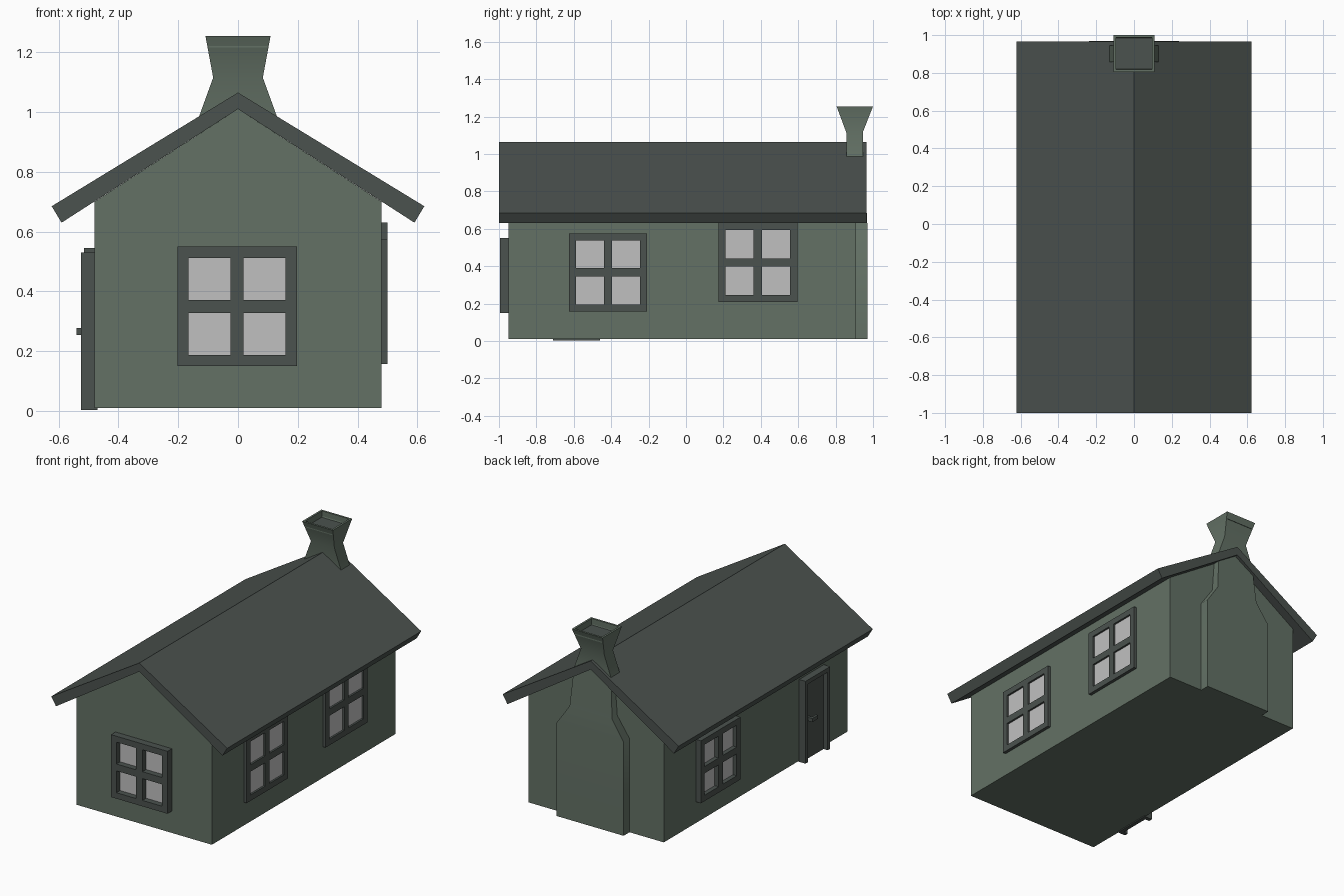
import bpy, bmesh, math
from mathutils import Matrix, Vector

cube = bpy.data.objects.get("Cube")
if cube:
    bpy.data.objects.remove(cube, do_unlink=True)


def material(name, rgb):
    m = bpy.data.materials.new(name)
    m.use_nodes = True
    m.diffuse_color = (*rgb, 1)
    m.node_tree.nodes["Principled BSDF"].inputs["Base Color"].default_value = (*rgb, 1)
    return m


GREEN = material("sage green wall", (0.125, 0.165, 0.13))
SLATE = material("dark slate", (0.07, 0.084, 0.077))
GLASS = material("pale grey glass", (0.53, 0.53, 0.53))


def finish(name, bm, *mats, place=None):
    bmesh.ops.recalc_face_normals(bm, faces=bm.faces)
    mesh = bpy.data.meshes.new(name)
    bm.to_mesh(mesh)
    bm.free()
    for m in mats:
        mesh.materials.append(m)
    obj = bpy.data.objects.new(name, mesh)
    bpy.context.collection.objects.link(obj)
    if place:
        obj.matrix_world = place
    return obj


def extrude(bm, faces, offset):
    out = bmesh.ops.extrude_face_region(bm, geom=faces)["geom"]
    verts = [g for g in out if isinstance(g, bmesh.types.BMVert)]
    bmesh.ops.translate(bm, verts=verts, vec=offset)


def gable(name, profile, y0, y1, mat):
    """Extrude a half profile, mirrored about x = 0, along y."""
    outline = profile + [(-x, z) for x, z in reversed(profile) if x > 0]
    bm = bmesh.new()
    face = bm.faces.new([bm.verts.new((x, y0, z)) for x, z in outline])
    extrude(bm, [face], (0, y1 - y0, 0))
    return finish(name, bm, mat)


def box(name, lo, hi, mat, place=None):
    bm = bmesh.new()
    lo, hi = Vector(lo), Vector(hi)
    size = Matrix.Diagonal((hi - lo).to_4d())
    bmesh.ops.create_cube(bm, size=1, matrix=Matrix.Translation((lo + hi) / 2) @ size)
    return finish(name, bm, mat, place=place)


def lattice(name, us, vs, holes, depth, mat, place):
    """Frame of grid cells with openings, standing out towards local -y."""
    bm = bmesh.new()
    grid = [[bm.verts.new((u, 0, v)) for v in vs] for u in us]
    faces = []
    for i in range(len(us) - 1):
        for j in range(len(vs) - 1):
            if (i, j) not in holes:
                faces.append(bm.faces.new((grid[i][j], grid[i + 1][j],
                                           grid[i + 1][j + 1], grid[i][j + 1])))
    extrude(bm, faces, (0, -depth, 0))
    return finish(name, bm, mat, place=place)


def wall_place(x, y, z, degrees):
    return Matrix.Translation((x, y, z)) @ Matrix.Rotation(math.radians(degrees), 4, 'Z')


def window(name, place, size, depth):
    h, edge, bar = size / 2, size / 2 - 0.038, 0.022
    marks = [-h, -edge, -bar, bar, edge, h]
    holes = {(i, j) for i in (1, 3) for j in (1, 3)}
    lattice(name + "_frame", marks, marks, holes, depth, SLATE, place)
    box(name + "_glass", (-edge, -0.008, -edge), (edge, 0, edge), GLASS, place)


# House body and roof
gable("walls", [(0.48, 0.01), (0.48, 0.70), (0, 1.01)], -0.95, 0.91, GREEN)
gable("roof", [(0, 1.01), (0.59, 0.63), (0.623, 0.685), (0, 1.065)], -1.0, 0.965, SLATE)

# Windows
window("front_window", wall_place(-0.003, -0.95, 0.35, 0), 0.40, 0.045)
window("left_front_window", wall_place(0.48, -0.417, 0.367, 90), 0.418, 0.02)
window("left_back_window", wall_place(0.48, 0.384, 0.42, 90), 0.422, 0.02)
window("right_back_window", wall_place(-0.48, 0.384, 0.345, -90), 0.40, 0.035)

# Door, its frame and handle
door = wall_place(-0.47, -0.585, 0.003, -90)
lattice("door_frame", [-0.125, -0.1, 0.1, 0.125], [0, 0.5, 0.527], {(1, 0)}, 0.055, SLATE, door)
box("door_panel", (-0.1, -0.025, 0), (0.1, 0, 0.5), SLATE, door)
box("door_handle_stem", (-0.078, -0.06, 0.252), (-0.06, -0.025, 0.275), SLATE, door)
box("door_handle", (-0.078, -0.07, 0.252), (-0.02, -0.055, 0.275), SLATE, door)

# Chimney: breast, stack and flared top with a sunken flue
rings = [  # half width, front y, back y, height
    (0.237, 0.90, 0.97, 0.01), (0.237, 0.90, 0.97, 0.61),
    (0.15, 0.88, 0.964, 0.735), (0.132, 0.857, 0.945, 0.98),
    (0.083, 0.857, 0.945, 1.115), (0.109, 0.805, 1.0, 1.255),
]
bm = bmesh.new()
loops = [[bm.verts.new((x, y, z)) for x, y in ((-w, f), (w, f), (w, b), (-w, b))]
         for w, f, b, z in rings]
for low, high in zip(loops, loops[1:]):
    for k in range(4):
        n = (k + 1) % 4
        bm.faces.new((low[k], low[n], high[n], high[k]))
bm.faces.new(loops[0])
top = bm.faces.new(loops[-1])
bm.normal_update()
bmesh.ops.inset_region(bm, faces=[top], thickness=0.018)
flue = bmesh.ops.extrude_discrete_faces(bm, faces=[top])["faces"][0]
bmesh.ops.translate(bm, verts=flue.verts, vec=(0, 0, -0.04))
flue.material_index = 1
chimney = finish("chimney", bm, GREEN, SLATE)
bpy.ops.object.select_all(action='DESELECT')
chimney.select_set(True)
bpy.context.view_layer.objects.active = chimney
bpy.ops.object.shade_smooth_by_angle(angle=math.radians(40))
